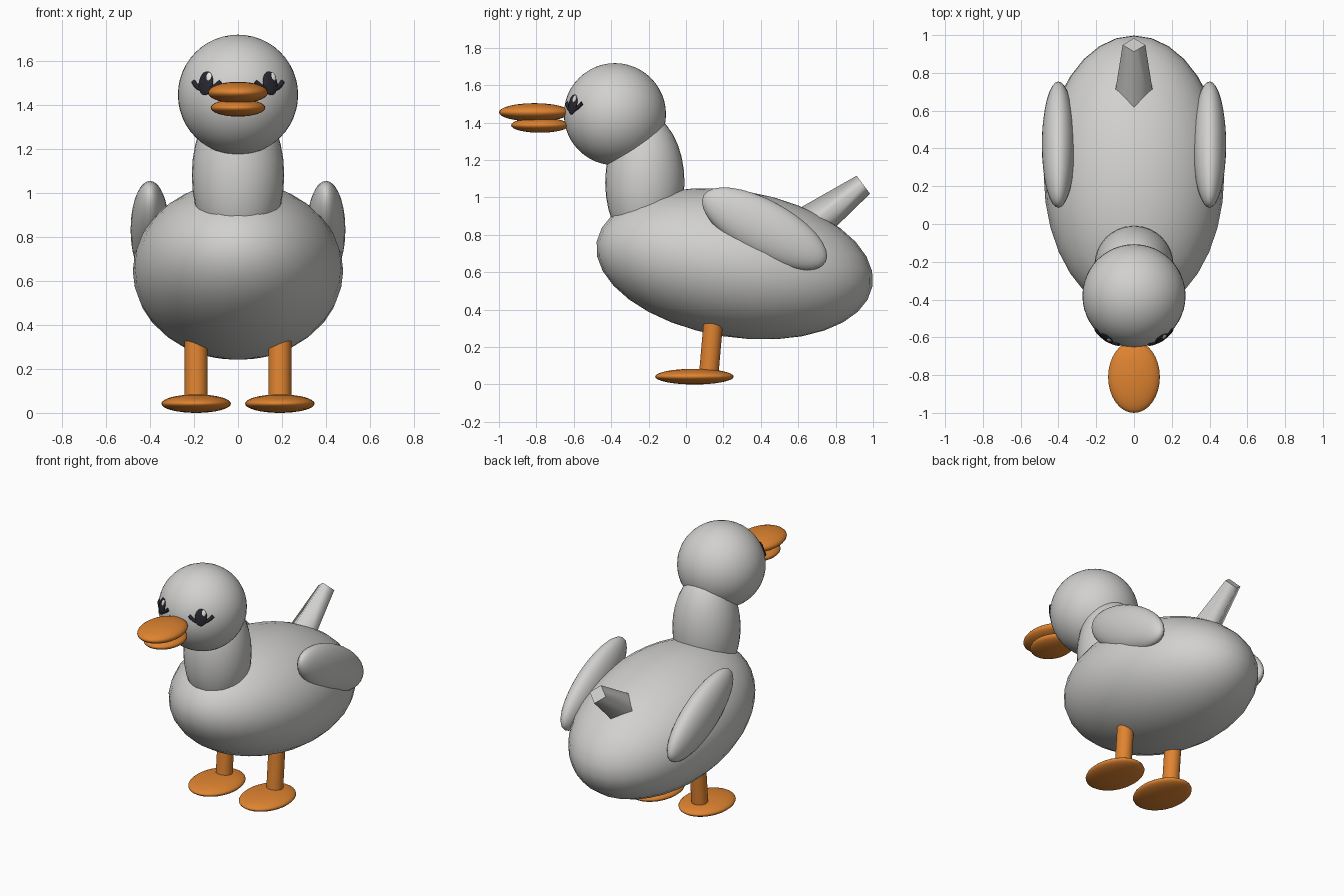
import bpy, math
from mathutils import Vector, Matrix

if "Cube" in bpy.data.objects:
    bpy.data.objects.remove(bpy.data.objects["Cube"])


def material(name, rgb):
    m = bpy.data.materials.new(name)
    m.diffuse_color = (*rgb, 1)
    m.use_nodes = True
    m.node_tree.nodes["Principled BSDF"].inputs["Base Color"].default_value = m.diffuse_color
    return m


GREY = material("feather grey", (0.64, 0.635, 0.62))
ORANGE = material("beak orange", (0.74, 0.23, 0.03))
DARK = material("eye black", (0.02, 0.02, 0.028))
WHITE = material("eye white", (0.8, 0.8, 0.8))


def finish(name, mat):
    ob = bpy.context.object
    ob.name = name
    ob.data.materials.append(mat)
    bpy.ops.object.shade_smooth_by_angle(angle=math.radians(50))
    return ob


def ellipsoid(name, loc, size, mat, tilt=0, segs=32, rings=16):
    bpy.ops.mesh.primitive_uv_sphere_add(segments=segs, ring_count=rings, radius=1,
                                         location=loc, rotation=(math.radians(tilt), 0, 0))
    bpy.context.object.scale = size
    return finish(name, mat)


# Body, neck and head
HEAD, HEAD_R = Vector((0, -0.38, 1.445)), 0.273
ellipsoid("body", (0, 0.26, 0.645), (0.478, 0.747, 0.392), GREY, -9.1)
ellipsoid("neck", (0, -0.22, 1.08), (0.21, 0.212, 0.365), GREY)
ellipsoid("head", HEAD, (HEAD_R,) * 3, GREY, segs=48, rings=24)

# Beak halves
ellipsoid("upper_beak", (0, -0.81, 1.455), (0.137, 0.19, 0.049), ORANGE)
ellipsoid("lower_beak", (0, -0.78, 1.386), (0.124, 0.155, 0.04), ORANGE)

# Tail: four-sided tapered spike with a ridge on top
tip, axis = Vector((0, 0.948, 1.068)), Vector((0, 0.8, 0.6))
bpy.ops.mesh.primitive_cone_add(vertices=4, radius1=0.124, radius2=0.06, depth=0.5,
                                location=tip - axis * 0.25,
                                rotation=(-math.atan2(0.8, 0.6), 0, 0))
tail = finish("tail", GREY)
for p in tail.data.polygons:
    p.use_smooth = True
bpy.ops.object.shade_smooth_by_angle(angle=math.radians(95))
for e in tail.data.edges:  # keep both ends crisp
    a, b = (tail.data.vertices[i].co.z for i in e.vertices)
    e.use_edge_sharp = abs(a - b) < 0.01


def on_head(az, el, r=HEAD_R):
    """Point on the head, azimuth measured from the front toward +x."""
    a, e = math.radians(az), math.radians(el)
    return HEAD + r * Vector((math.sin(a) * math.cos(e), -math.cos(a) * math.cos(e), math.sin(e)))


def eye_disc(name, az, el, size, mat, lift=0.0):
    loc = on_head(az, el, HEAD_R + lift)
    ob = ellipsoid(name, loc, size, mat, segs=24, rings=12)
    ob.rotation_euler = (Matrix.Rotation(math.radians(az), 3, 'Z')
                         @ Matrix.Rotation(math.radians(-el), 3, 'X')).to_euler()
    return ob


for side, label in ((-1, "left"), (1, "right")):
    # Wing, leg and foot
    ellipsoid(label + "_wing", (side * 0.4, 0.42, 0.832), (0.088, 0.372, 0.151), GREY, -28.6)
    bpy.ops.mesh.primitive_cylinder_add(vertices=32, radius=0.052, depth=0.38,
                                        location=(side * 0.19, 0.137, 0.23),
                                        rotation=(math.radians(-5), 0, 0))
    finish(label + "_leg", ORANGE)
    ellipsoid(label + "_foot", (side * 0.19, 0.045, 0.042), (0.158, 0.21, 0.042), ORANGE)

    # Eye with a small highlight
    az = side * 33
    eye_disc(label + "_eye", az, 11, (0.038, 0.012, 0.055), DARK)
    eye_disc(label + "_eye_highlight", az + 3.5, 17, (0.014, 0.006, 0.02), WHITE, 0.008)

    # Lower lash: a tube curving under the eye
    cu = bpy.data.curves.new(label + "_lash", 'CURVE')
    cu.dimensions = '3D'
    cu.bevel_depth = 0.011
    cu.bevel_resolution = 2
    cu.use_fill_caps = True
    sp = cu.splines.new('POLY')
    sp.points.add(8)
    for i, pt in enumerate(sp.points):
        t = i / 4 - 1
        pt.co = (*on_head(az + side * 16 * t, 4.5 + 8 * t * t), 1)
    cu.materials.append(DARK)
    bpy.context.collection.objects.link(bpy.data.objects.new(label + "_lash", cu))
